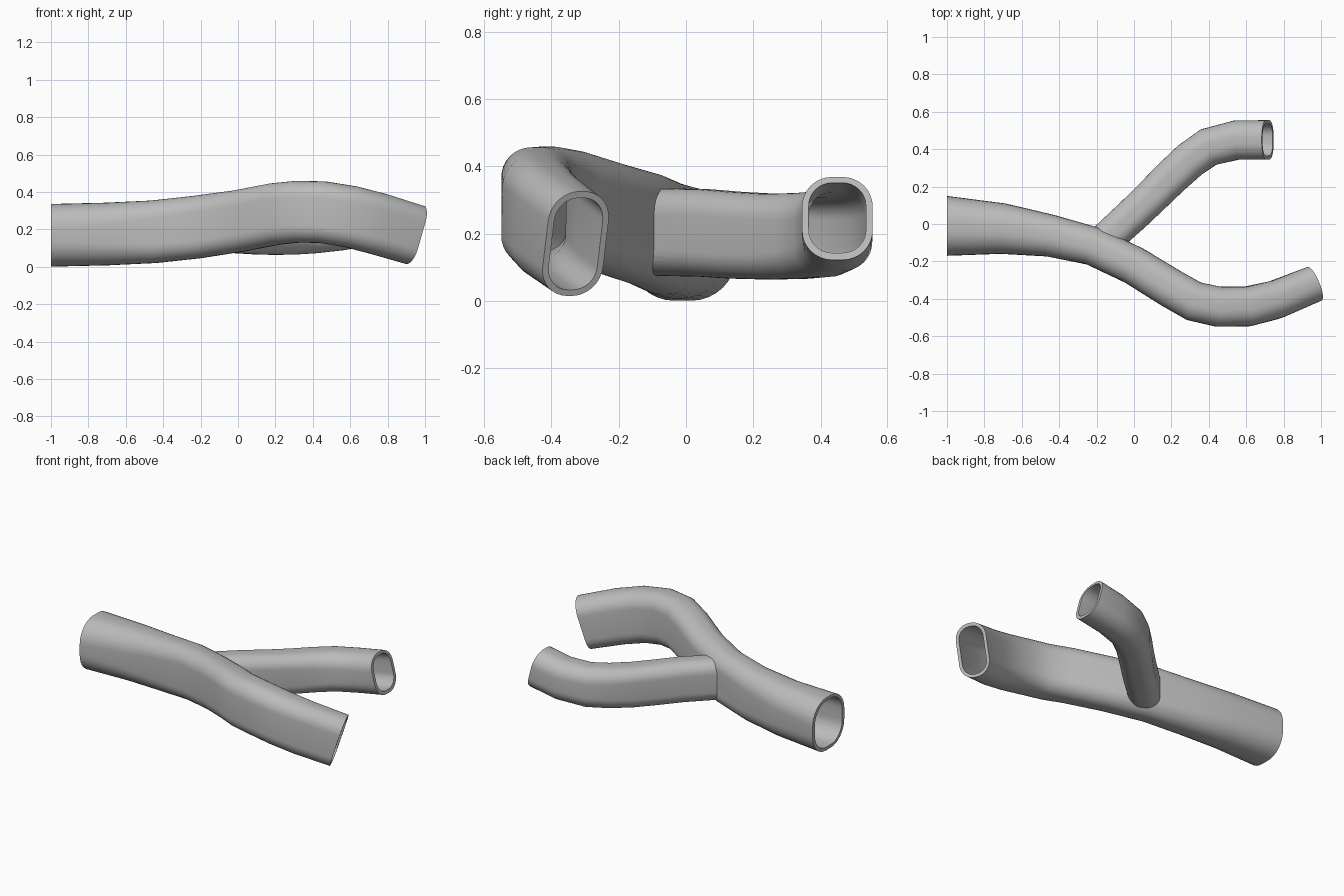
import bpy, bmesh, math
from mathutils import Vector

if "Cube" in bpy.data.objects:
    bpy.data.objects.remove(bpy.data.objects["Cube"])

WALL = 0.02

# stations: (x, y, z, width, height, corner radius)
MAIN = [(-1.0, -0.01, 0.168, 0.32, 0.335, 0.135), (-0.7, -0.025, 0.175, 0.27, 0.335, 0.12),
        (-0.45, -0.062, 0.187, 0.225, 0.335, 0.10), (-0.22, -0.118, 0.212, 0.205, 0.335, 0.09),
        (0.0, -0.222, 0.244, 0.205, 0.33, 0.09), (0.2, -0.345, 0.282, 0.21, 0.33, 0.09),
        (0.32, -0.413, 0.294, 0.213, 0.33, 0.09), (0.45, -0.442, 0.292, 0.214, 0.33, 0.09),
        (0.6, -0.442, 0.268, 0.212, 0.33, 0.09), (0.75, -0.407, 0.229, 0.205, 0.33, 0.09),
        (0.945, -0.328, 0.17, 0.195, 0.325, 0.09)]
BRANCH = [(-0.17, -0.10, 0.205, 0.18, 0.26, 0.075), (0.0, 0.055, 0.202, 0.187, 0.26, 0.075),
          (0.1, 0.152, 0.195, 0.19, 0.258, 0.075), (0.2, 0.251, 0.191, 0.195, 0.255, 0.075),
          (0.3, 0.343, 0.193, 0.20, 0.255, 0.08), (0.4, 0.412, 0.199, 0.205, 0.255, 0.085),
          (0.55, 0.449, 0.215, 0.21, 0.255, 0.09), (0.715, 0.45, 0.245, 0.21, 0.255, 0.09)]


def section(w, h, r, n=8):
    """Rounded rectangle outline."""
    pts = []
    for k, (sx, sy) in enumerate([(1, 1), (-1, 1), (-1, -1), (1, -1)]):
        for i in range(n + 1):
            a = math.pi / 2 * (k + i / n)
            pts.append((sx * (w / 2 - r) + r * math.cos(a), sy * (h / 2 - r) + r * math.sin(a)))
    return pts


def tube(name, stations, t0, t1, inset=0.0, ext0=0.0, ext1=0.0):
    """Closed loft through the stations, optionally inset and lengthened."""
    c = [Vector(s[:3]) for s in stations]
    last = len(c) - 1
    bm = bmesh.new()
    rings = []
    for i, s in enumerate(stations):
        if i == 0:
            t = Vector(t0).normalized()
            p = c[0] - t * ext0
        elif i == last:
            t = Vector(t1).normalized()
            p = c[i] + t * ext1
        else:
            t = ((c[i + 1] - c[i]).normalized() + (c[i] - c[i - 1]).normalized()).normalized()
            p = c[i]
        side = Vector((0, 0, 1)).cross(t).normalized()
        up = t.cross(side)
        rings.append([bm.verts.new(p + side * a + up * b)
                      for a, b in section(s[3] - 2 * inset, s[4] - 2 * inset, s[5] - inset)])
    n = len(rings[0])
    for a, b in zip(rings, rings[1:]):
        for j in range(n):
            k = (j + 1) % n
            bm.faces.new((a[j], a[k], b[k], b[j]))
    bm.faces.new(rings[0])
    bm.faces.new(rings[-1])
    bmesh.ops.recalc_face_normals(bm, faces=bm.faces)
    me = bpy.data.meshes.new(name)
    bm.to_mesh(me)
    bm.free()
    ob = bpy.data.objects.new(name, me)
    bpy.context.collection.objects.link(ob)
    return ob


def boolean(target, other, op):
    m = target.modifiers.new(op, 'BOOLEAN')
    m.operation = op
    m.solver = 'EXACT'
    m.object = other
    bpy.context.view_layer.objects.active = target
    bpy.ops.object.modifier_apply(modifier=m.name)
    bpy.data.objects.remove(other)


main_dirs = ((1, 0, 0), (0.9, 0.38, -0.3))
branch_dirs = ((1, 0.93, 0), (1, 0, 0.26))

# outer skins joined, then both bores cut through
pipe = tube("forked_pipe", MAIN, *main_dirs)
boolean(pipe, tube("branch_skin", BRANCH, *branch_dirs), 'UNION')
boolean(pipe, tube("main_bore", MAIN, *main_dirs, WALL, 0.03, 0.03), 'DIFFERENCE')
boolean(pipe, tube("branch_bore", BRANCH, *branch_dirs, WALL, 0.0, 0.03), 'DIFFERENCE')

# single grey
mat = bpy.data.materials.new("plain grey")
mat.diffuse_color = (0.5, 0.5, 0.5, 1)
mat.use_nodes = True
mat.node_tree.nodes["Principled BSDF"].inputs["Base Color"].default_value = mat.diffuse_color
pipe.data.materials.clear()
pipe.data.materials.append(mat)
for p in pipe.data.polygons:
    p.material_index = 0

bpy.ops.object.select_all(action='DESELECT')
pipe.select_set(True)
bpy.context.view_layer.objects.active = pipe
bpy.ops.object.shade_smooth_by_angle(angle=math.radians(35))
